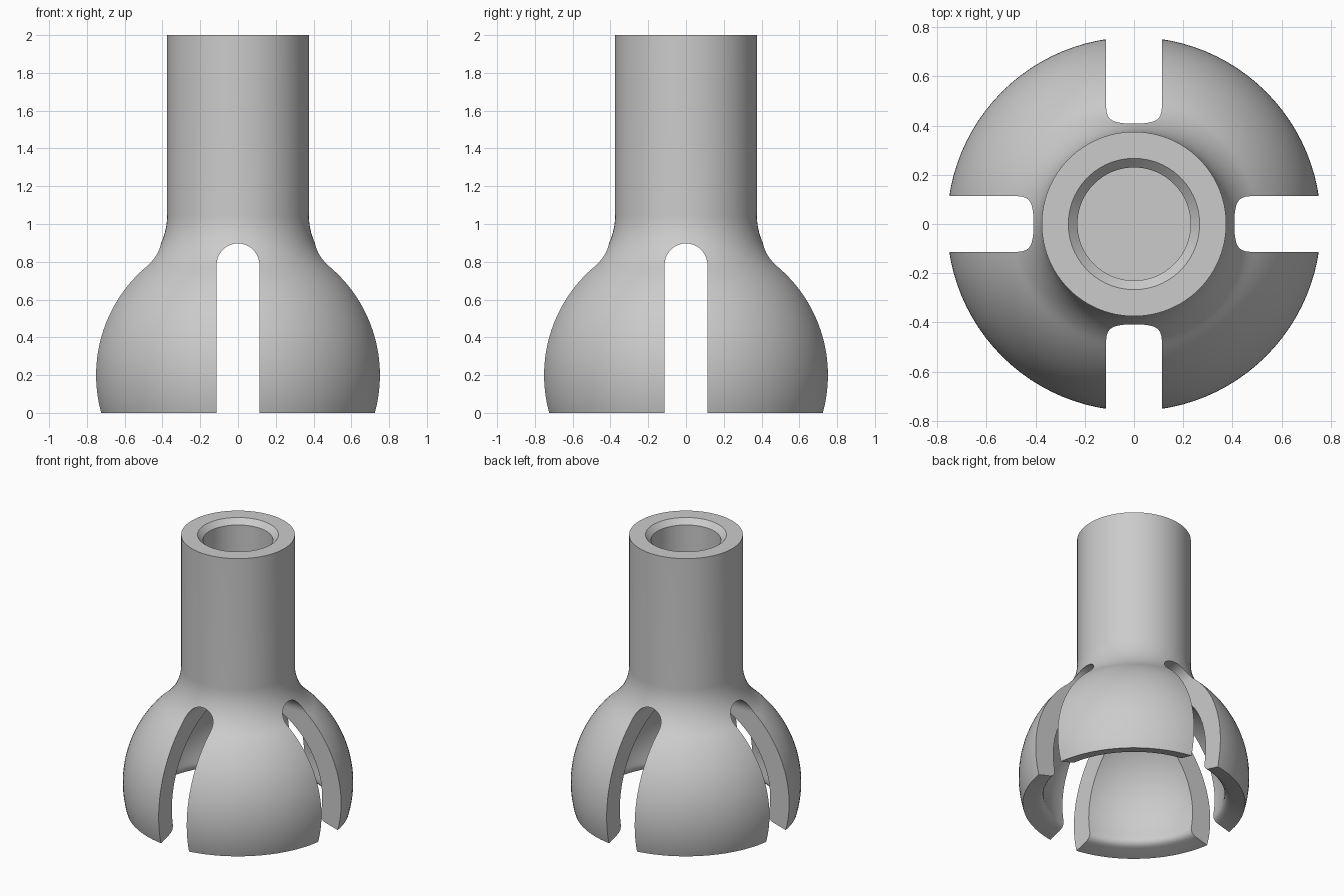
import bpy, bmesh, math
from mathutils import Vector

cube = bpy.data.objects.get("Cube")
if cube:
    bpy.data.objects.remove(cube)

STEM_R, TOP_Z = 0.375, 2.0
BALL_R, CAVITY_R, BALL_Z = 0.76, 0.61, 0.2
HOLE_R, HOLE_RIM_R, HOLE_FLOOR = 0.23, 0.267, 1.2
SLOT_HALF, SLOT_TOP = 0.113, 0.897
NECK_R, NECK_Z = 0.371, 1.05

grey = bpy.data.materials.new("plain_grey")
grey.use_nodes = True
colour = (0.6, 0.6, 0.6, 1)
grey.diffuse_color = colour
grey.node_tree.nodes["Principled BSDF"].inputs["Base Color"].default_value = colour


def arc(cx, cz, r, start, end, steps):
    """Points along an arc, angles in radians."""
    angles = [start + (end - start) * i / steps for i in range(steps + 1)]
    return [(cx + r * math.cos(a), cz + r * math.sin(a)) for a in angles]


def make_object(name, bm):
    bmesh.ops.recalc_face_normals(bm, faces=bm.faces)
    mesh = bpy.data.meshes.new(name)
    bm.to_mesh(mesh)
    bm.free()
    obj = bpy.data.objects.new(name, mesh)
    bpy.context.collection.objects.link(obj)
    return obj


def lathe(name, profile, steps=96):
    """Revolve an (r, z) profile about the z axis."""
    bm = bmesh.new()
    verts = [bm.verts.new((r, 0, z)) for r, z in profile]
    edges = [bm.edges.new(pair) for pair in zip(verts, verts[1:])]
    bmesh.ops.spin(bm, geom=verts + edges, cent=(0, 0, 0), axis=(0, 0, 1),
                   angle=math.tau, steps=steps, use_merge=True)
    bmesh.ops.remove_doubles(bm, verts=bm.verts, dist=0.0001)
    return make_object(name, bm)


def slot_cutter(name, turn):
    """Long round-topped bar through the ball."""
    bm = bmesh.new()
    outline = [(SLOT_HALF, -0.5)]
    outline += arc(0, SLOT_TOP - SLOT_HALF, SLOT_HALF, 0, math.pi, 32)
    outline += [(-SLOT_HALF, -0.5)]
    face = bm.faces.new([bm.verts.new((x, -1.5, z)) for x, z in outline])
    grown = bmesh.ops.extrude_face_region(bm, geom=[face])["geom"]
    bmesh.ops.translate(bm, vec=(0, 3, 0),
                        verts=[v for v in grown if isinstance(v, bmesh.types.BMVert)])
    obj = make_object(name, bm)
    obj.rotation_euler.z = turn
    obj.hide_render = True
    return obj


# Cavity, rounded inner lip and radially cut rim
rim = -math.asin(BALL_Z / BALL_R)
cavity = arc(0, BALL_Z, CAVITY_R, math.pi / 2, rim + 0.09, 32)
cavity[0] = (0, BALL_Z + CAVITY_R)
lip_a = Vector(cavity[-1])
lip_b = Vector(arc(0, BALL_Z, CAVITY_R, rim, rim, 1)[0])
lip_c = Vector(arc(0, BALL_Z, CAVITY_R + 0.055, rim, rim, 1)[0])
lip = []
for i in range(1, 7):
    t = i / 6
    lip.append(tuple(lip_a * (1 - t) ** 2 + lip_b * 2 * t * (1 - t) + lip_c * t * t))

# Ball, blended neck, stem and blind hole
neck_x = STEM_R + NECK_R
neck_angle = math.atan2(NECK_Z - BALL_Z, neck_x)
ball = arc(0, BALL_Z, BALL_R, rim, neck_angle, 36)
neck = arc(neck_x, NECK_Z, NECK_R, neck_angle + math.pi, math.pi, 16)[1:]
stem = [(STEM_R, TOP_Z), (HOLE_RIM_R, TOP_Z),
        (HOLE_R, TOP_Z - HOLE_RIM_R + HOLE_R), (HOLE_R, HOLE_FLOOR), (0, HOLE_FLOOR)]
socket = lathe("slotted_socket", cavity + lip + ball + neck + stem)
socket.data.materials.append(grey)

# Two crossing slots split the ball into four fingers
cutters = [slot_cutter("slot_cutter_front", 0), slot_cutter("slot_cutter_side", math.pi / 2)]
bpy.context.view_layer.objects.active = socket
for cutter in cutters:
    cut = socket.modifiers.new("slot", "BOOLEAN")
    cut.operation = "DIFFERENCE"
    cut.solver = "EXACT"
    cut.object = cutter
    bpy.context.view_layer.update()
    bpy.ops.object.modifier_apply(modifier=cut.name)
for cutter in cutters:
    bpy.data.objects.remove(cutter)

bpy.ops.object.select_all(action="DESELECT")
socket.select_set(True)
bpy.ops.object.shade_smooth_by_angle(angle=math.radians(30))
